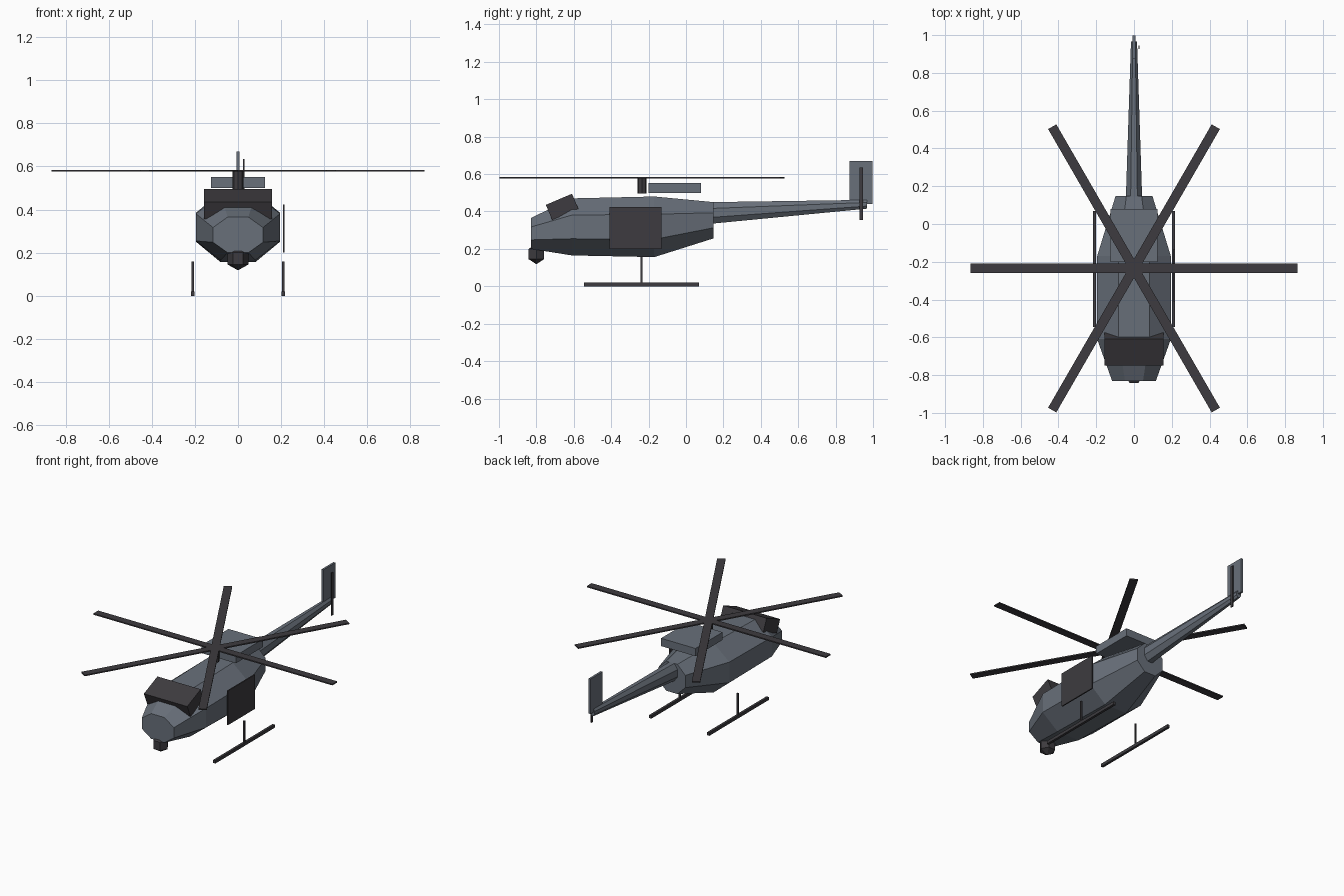
import bpy, bmesh, math
from mathutils import Matrix

cube = bpy.data.objects.get("Cube")
if cube:
    bpy.data.objects.remove(cube)


def material(name, rgb):
    m = bpy.data.materials.new(name)
    m.use_nodes = True
    m.diffuse_color = (*rgb, 1)
    node = next(n for n in m.node_tree.nodes if n.type == 'BSDF_PRINCIPLED')
    node.inputs["Base Color"].default_value = (*rgb, 1)
    return m


GREY = material("slate_grey", (0.14, 0.162, 0.195))
DARK = material("charcoal", (0.047, 0.044, 0.05))


def finish(name, bm, mat):
    bmesh.ops.recalc_face_normals(bm, faces=bm.faces)
    me = bpy.data.meshes.new(name)
    bm.to_mesh(me)
    bm.free()
    me.materials.append(mat)
    ob = bpy.data.objects.new(name, me)
    bpy.context.scene.collection.objects.link(ob)
    return ob


def box(name, lo, hi, mat, rot=None):
    """Box between two corners, optionally turned about its centre."""
    bm = bmesh.new()
    size = [b - a for a, b in zip(lo, hi)]
    mid = [(a + b) / 2 for a, b in zip(lo, hi)]
    m = Matrix.Translation(mid) @ (rot or Matrix()) @ Matrix.Diagonal((*size, 1))
    bmesh.ops.create_cube(bm, size=1, matrix=m)
    return finish(name, bm, mat)


def loft(name, rings, sides, phase, mat, place):
    """Skin a row of polygon rings; place(ring, cos, sin) gives each point."""
    bm = bmesh.new()
    angles = [phase + math.tau * i / sides for i in range(sides)]
    loops = [[bm.verts.new(place(r, math.cos(a), math.sin(a))) for a in angles]
             for r in rings]
    for a, b in zip(loops, loops[1:]):
        for i in range(sides):
            j = (i + 1) % sides
            bm.faces.new((a[i], a[j], b[j], b[i]))
    bm.faces.new(loops[0])
    bm.faces.new(loops[-1])
    bmesh.ops.remove_doubles(bm, verts=bm.verts, dist=0.0005)
    return finish(name, bm, mat)


# Octagonal hull sections: y, half width, bottom, top
K = 1 / math.cos(math.pi / 8)


def along_y(r, c, s):
    y, w, z0, z1 = r
    return (w * K * c, y, (z0 + z1) / 2 + (z1 - z0) / 2 * K * s)


loft("fuselage", [(-0.83, 0.116, 0.2, 0.365), (-0.61, 0.195, 0.165, 0.47),
                  (-0.17, 0.195, 0.156, 0.48), (0.147, 0.098, 0.256, 0.45)],
     8, math.pi / 8, GREY, along_y)
loft("tail_boom", [(0.14, 0.043, 0.335, 0.45), (0.967, 0.016, 0.415, 0.462)],
     8, math.pi / 8, GREY, along_y)

# Cockpit hood, engine housing, tail fin and side door
box("cockpit_hood", (-0.157, -0.7385, 0.3815), (0.157, -0.5865, 0.4685), DARK,
    Matrix.Rotation(math.radians(23), 4, 'X'))
box("engine_housing", (-0.125, -0.2, 0.5), (0.125, 0.08, 0.551), GREY)
box("tail_fin", (-0.007, 0.873, 0.44), (0.007, 0.997, 0.67), GREY)
box("side_door", (0.208, -0.41, 0.2), (0.216, -0.132, 0.424), DARK)

# Mast, main rotor and tail rotor
loft("rotor_mast", [0.495, 0.578], 8, 0, DARK,
     lambda z, c, s: (0.025 * c, -0.235 + 0.025 * s, z))
for i in range(3):
    box(f"rotor_blade_{i + 1}", (-0.866, -0.26, 0.576), (0.866, -0.21, 0.584),
        DARK, Matrix.Rotation(i * math.pi / 3, 4, 'Z'))
box("tail_rotor", (0.023, 0.927, 0.355), (0.03, 0.946, 0.634), DARK)

# Chin sensor ball: z, radius
loft("chin_sensor", [(0.118, 0), (0.145, 0.048), (0.2, 0.048), (0.227, 0)],
     6, 0, DARK, lambda r, c, s: (r[1] * c, -0.8 + r[1] * s, r[0]))

# Landing skids
for side, x in (("left", 0.21), ("right", -0.21)):
    box(f"{side}_skid", (x - 0.008, -0.545, 0), (x + 0.008, 0.07, 0.02), DARK)
    box(f"{side}_strut", (x - 0.005, -0.242, 0.02), (x + 0.005, -0.232, 0.16), DARK)
